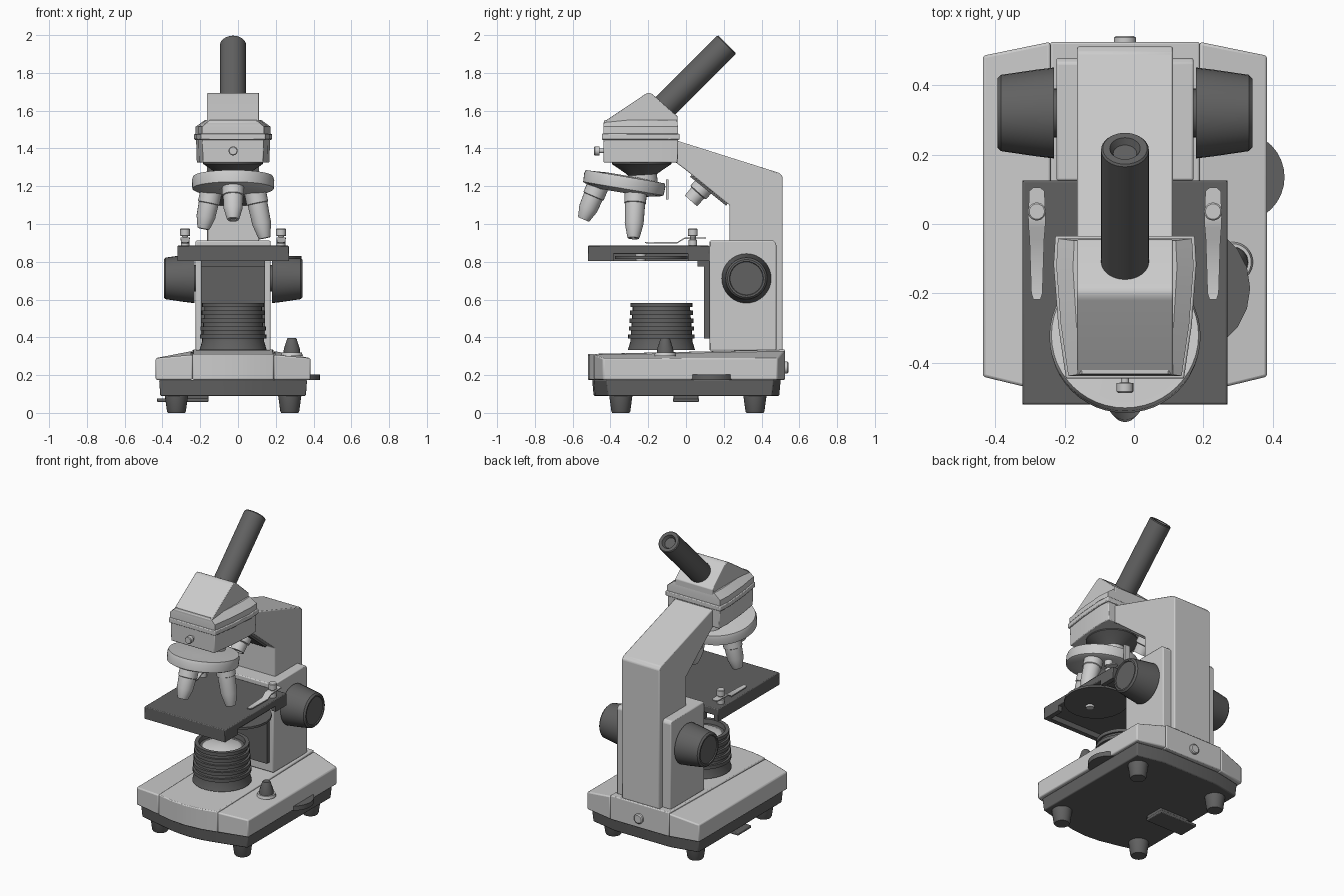
import bpy, bmesh, math
from mathutils import Vector

C = -0.026  # centre line of the instrument in x


def material(name, v):
    m = bpy.data.materials.new(name)
    m.diffuse_color = (v, v, v, 1)
    return m


LIGHT, DARK = material("light_grey", 0.6), material("dark_grey", 0.12)


def loft(name, rings, mat=LIGHT, bevel=0):
    """Skin a stack of equal rings of 3D points and cap both ends."""
    bm = bmesh.new()
    vs = [[bm.verts.new(p) for p in r] for r in rings]
    n = len(vs[0])
    for a, b in zip(vs, vs[1:]):
        for i in range(n):
            bm.faces.new((a[i], a[(i + 1) % n], b[(i + 1) % n], b[i]))
    bm.faces.new(vs[0][::-1])
    bm.faces.new(vs[-1])
    bmesh.ops.remove_doubles(bm, verts=bm.verts, dist=1e-5)
    bmesh.ops.recalc_face_normals(bm, faces=bm.faces)
    me = bpy.data.meshes.new(name)
    bm.to_mesh(me)
    bm.free()
    me.materials.append(mat)
    me.polygons.foreach_set("use_smooth", [True] * len(me.polygons))
    me.set_sharp_from_angle(angle=math.radians(32))
    ob = bpy.data.objects.new(name, me)
    bpy.context.collection.objects.link(ob)
    if bevel:
        mod = ob.modifiers.new("bevel", "BEVEL")
        mod.width, mod.segments, mod.limit_method = bevel, 2, "ANGLE"
    return ob


def box(name, x, y, z, mat=LIGHT, bevel=0):
    ring = lambda h: [(x[0], y[0], h), (x[1], y[0], h), (x[1], y[1], h), (x[0], y[1], h)]
    return loft(name, [ring(z[0]), ring(z[1])], mat, bevel)


def side_prism(name, pts, x0, x1, mat=LIGHT, bevel=0):
    """Extrude a (y, z) side profile across x."""
    return loft(name, [[(x, y, z) for y, z in pts] for x in (x0, x1)], mat, bevel)


def lathe(name, profile, origin, axis=(0, 0, 1), mat=LIGHT, seg=32):
    """Revolve (radius, distance) pairs about an axis through origin."""
    q = Vector((0, 0, 1)).rotation_difference(Vector(axis).normalized())
    o = Vector(origin)
    rings = []
    for r, t in profile:
        r = max(r, 0.0005)
        rings.append([o + q @ Vector((r * math.cos(2 * math.pi * i / seg),
                                      r * math.sin(2 * math.pi * i / seg), t)) for i in range(seg)])
    return loft(name, rings, mat)


# Base: raised centre strip, sloping side panels, dark underside
half = [(0.215, -0.487), (0.41, -0.44), (0.41, 0.485), (0.215, 0.525)]
front = [(-0.215, -0.487), (-0.11, -0.511), (0, -0.52), (0.11, -0.511), (0.215, -0.487)]
strip = front + [(0.215, 0.525), (-0.215, 0.525)]
strip_top = lambda y: 0.312 if y < -0.3 else 0.335
loft("base_centre", [[(C + x, y, 0.175) for x, y in strip],
                     [(C + x, y, strip_top(y)) for x, y in strip]], LIGHT, 0.006)
for s, side in ((-1, "left"), (1, "right")):
    loft("base_panel_" + side,
         [[(C + s * x, y, 0.175) for x, y in half],
          [(C + s * x, y, 0.29 if x > 0.3 else (0.308 if y < 0 else 0.328)) for x, y in half]],
         LIGHT, 0.008)
outline = front + half[1:] + [(-x, y) for x, y in reversed(half[1:])]
loft("base_underside", [[(C + x * k, y * k, z) for x, y in outline]
                        for k, z in ((0.94, 0.09), (0.955, 0.175))], DARK, 0.006)
for x in (-0.3, 0.3):
    for y in (-0.345, 0.365):
        lathe("foot", [(0, 0), (0.045, 0), (0.05, 0.008), (0.062, 0.095), (0, 0.095)],
              (C + x, y, 0), mat=DARK, seg=24)
box("cord_plate", (-0.43, -0.155), (-0.07, 0.07), (0.058, 0.076), DARK, 0.005)
box("cord_block", (-0.37, -0.155), (-0.065, 0.065), (0.07, 0.095), DARK, 0.005)

# Base controls
lathe("dimmer_wheel", [(0, 0), (0.13, 0), (0.13, 0.03), (0, 0.03)], (0.304, 0.135, 0.173), mat=DARK)
lathe("switch_ring", [(0, 0), (0.058, 0), (0.053, 0.018), (0, 0.018)], (0.285, -0.11, 0.302))
lathe("switch_knob", [(0, 0), (0.045, 0), (0.042, 0.025), (0.026, 0.075), (0.022, 0.082), (0, 0.082)],
      (0.285, -0.11, 0.315), mat=DARK, seg=16)
lathe("rear_screw", [(0, 0), (0.032, 0), (0.032, 0.02), (0.025, 0.025), (0, 0.025)],
      (C, 0.517, 0.24), (0, 1, 0), seg=24)

# Ribbed lamp housing
prof = [(0, 0), (0.178, 0)]
for i in range(5):
    z, r = 0.06 + i * 0.042, 0.176 - i * 0.003
    prof += [(r - 0.012, z - 0.014), (r - 0.012, z), (r, z), (r, z + 0.022), (r - 0.014, z + 0.022)]
prof += [(0.158, 0.25), (0.14, 0.25), (0.135, 0.222), (0, 0.222)]
lathe("lamp_housing", prof, (C, -0.13, 0.333), mat=DARK, seg=40)
lathe("lamp_lens", [(0, 0), (0.12, 0), (0.1, 0.012), (0, 0.02)], (C, -0.13, 0.553), seg=40)

# Arm, focus bracket and slide
side_prism("arm", [(-0.06, 1.445), (0.495, 1.27), (0.512, 1.25), (0.512, 0.33), (0.23, 0.33),
                   (0.23, 1.1), (0.0, 1.285), (-0.06, 1.33)], C - 0.138, C + 0.138, LIGHT, 0.006)
side_prism("focus_bracket", [(0.125, 0.33), (0.478, 0.33), (0.478, 0.895), (0.465, 0.912), (0.125, 0.912)],
           C - 0.198, C + 0.198, LIGHT, 0.006)
box("focus_slide", (C - 0.17, C + 0.17), (0.095, 0.13), (0.395, 0.87), DARK)
for s in (-1, 1):
    lathe("focus_knob", [(0, 0), (0.131, 0), (0.125, 0.05), (0.11, 0.152), (0.1, 0.162),
                         (0.09, 0.162), (0.087, 0.156), (0, 0.156)],
          (C + s * 0.205, 0.32, 0.712), (s, 0, 0), DARK)
    lathe("knob_collar", [(0, 0), (0.07, 0), (0.07, 0.02), (0, 0.02)],
          (C + s * 0.19, 0.32, 0.712), (s, 0, 0), DARK)

# Stage: plate with hanging rims that leave gaps for the diaphragm disc
sx = 0.295
box("stage_plate", (C - sx, C + sx), (-0.52, 0.125), (0.84, 0.885), DARK, 0.005)
box("stage_front_rim", (C - sx, C + sx), (-0.52, -0.49), (0.805, 0.845), DARK)
box("stage_rear_rim", (C - 0.17, C + 0.17), (0.06, 0.125), (0.775, 0.845), DARK)
for s in (-1, 1):
    x = sorted((C + s * sx, C + s * (sx - 0.03)))
    box("stage_rim_front_part", x, (-0.5, -0.385), (0.805, 0.845), DARK)
    box("stage_rim_rear_part", x, (0.01, 0.125), (0.805, 0.845), DARK)
    if s < 0:
        box("stage_rim_middle", x, (-0.39, 0.02), (0.805, 0.845), DARK)
lathe("diaphragm_disc", [(0, 0), (0.192, 0), (0.192, 0.014), (0, 0.014)], (0.143, -0.185, 0.816), mat=DARK, seg=20)
lathe("diaphragm_hub", [(0, 0), (0.025, 0), (0.03, 0.04), (0, 0.04)], (0.143, -0.24, 0.803), seg=20)

# Stage clips
path = [(0.105, 0.01, 0.922), (0.095, 0.022, 0.922), (0.02, 0.025, 0.922), (-0.01, 0.024, 0.92),
        (-0.045, 0.021, 0.898), (-0.2, 0.016, 0.896), (-0.218, 0.01, 0.899)]
for s in (-1, 1):
    x = C + s * 0.254
    loft("stage_clip", [[(x - w, y, z), (x + w, y, z), (x + w, y, z + 0.007), (x - w, y, z + 0.007)]
                        for y, w, z in path])
    lathe("clip_pin", [(0, 0), (0.023, 0), (0.023, 0.03), (0.016, 0.035), (0.016, 0.052), (0.026, 0.054),
                       (0.026, 0.088), (0.022, 0.092), (0, 0.092)], (x, 0.036, 0.884), seg=20)

# Head: bulged box with band and ridged cap
bulge = [(0.165, -0.2), (0.187, -0.05), (0.2, 0.12), (0.195, 0.2)]
plan = bulge + [(-x, y) for x, y in reversed(bulge)]


def head_part(name, steps, bevel=0):
    loft(name, [[(C + x * k, -0.24 + y * k2, z) for x, y in plan] for k, k2, z in steps], LIGHT, bevel)


head_part("head_lower", [(0.96, 0.98, 1.325), (0.98, 0.99, 1.45)], 0.005)
head_part("head_band", [(1.03, 1.03, 1.446), (1.03, 1.03, 1.478)], 0.005)
head_part("head_upper", [(0.99, 0.99, 1.47), (0.99, 0.99, 1.515), (0.75, 0.96, 1.55)])
side_prism("head_cap", [(-0.436, 1.5), (-0.436, 1.54), (-0.22, 1.685), (-0.205, 1.693), (-0.19, 1.693),
                        (-0.175, 1.685), (-0.045, 1.57), (-0.045, 1.5)], C - 0.138, C + 0.138, LIGHT, 0.004)
lathe("head_screw", [(0, 0), (0.012, 0), (0.012, 0.022), (0.024, 0.024), (0.024, 0.048), (0.02, 0.052), (0, 0.052)],
      (C, -0.435, 1.387), (0, -1, 0), seg=20)

# Eyepiece tube
lathe("eyepiece_tube", [(0, 0), (0.069, 0), (0.069, 0.514), (0.064, 0.52), (0.044, 0.52),
                        (0.034, 0.5), (0, 0.5)], (C, -0.15, 1.584), (0, 1, 1), DARK)

# Tilted nosepiece
lathe("nosepiece_mount", [(0, 0), (0.075, 0), (0.085, 0.01), (0.158, 0.06), (0.158, 0.075), (0, 0.075)],
      (C, -0.235, 1.258), mat=DARK)
axis = Vector((0, 0.17, 1)).normalized()
centre = Vector((C, -0.327, 1.215))
lathe("nosepiece_neck", [(0, 0), (0.08, 0), (0.075, 0.07), (0, 0.07)], (C, -0.23, 1.215))
lathe("nosepiece_disc", [(0, -0.05), (0.13, -0.05), (0.205, -0.034), (0.216, -0.028), (0.218, 0.018),
                         (0.212, 0.036), (0.19, 0.036), (0.1, 0.042), (0, 0.042)], centre, axis, seg=48)
box("nosepiece_catch", (C - 0.02, C + 0.02), (-0.105, -0.092), (1.13, 1.235))

# Objectives splayed around the nosepiece
ax_x, ax_y = Vector((1, 0, 0)), Vector((0, 1, -0.17)).normalized()
for deg, length in ((-90, 0.195), (30, 0.25), (150, 0.2)):
    a = math.radians(deg)
    out = ax_x * math.cos(a) + ax_y * math.sin(a)
    L = length
    lathe("objective", [(0, 0), (0.058, 0), (0.058, 0.06), (0.053, 0.063), (0.05, L * 0.68), (0.034, L * 0.96),
                        (0.03, L), (0.016, L), (0.014, L - 0.006), (0, L - 0.006)],
          centre + out * 0.135 - axis * 0.035, -axis + out * 0.24, seg=24)

# Upper lamp under the arm
down = (0, -0.66, -0.75)
lathe("upper_lamp", [(0, 0), (0.055, 0), (0.055, 0.09), (0.045, 0.095), (0.043, 0.15), (0.036, 0.15),
                     (0.033, 0.142), (0, 0.142)], (C, 0.125, 1.235), down, seg=24)
side_prism("upper_lamp_plate", [(0.03, 1.26), (0.22, 1.107), (0.212, 1.097), (0.022, 1.25)],
           C - 0.08, C + 0.08, DARK)
